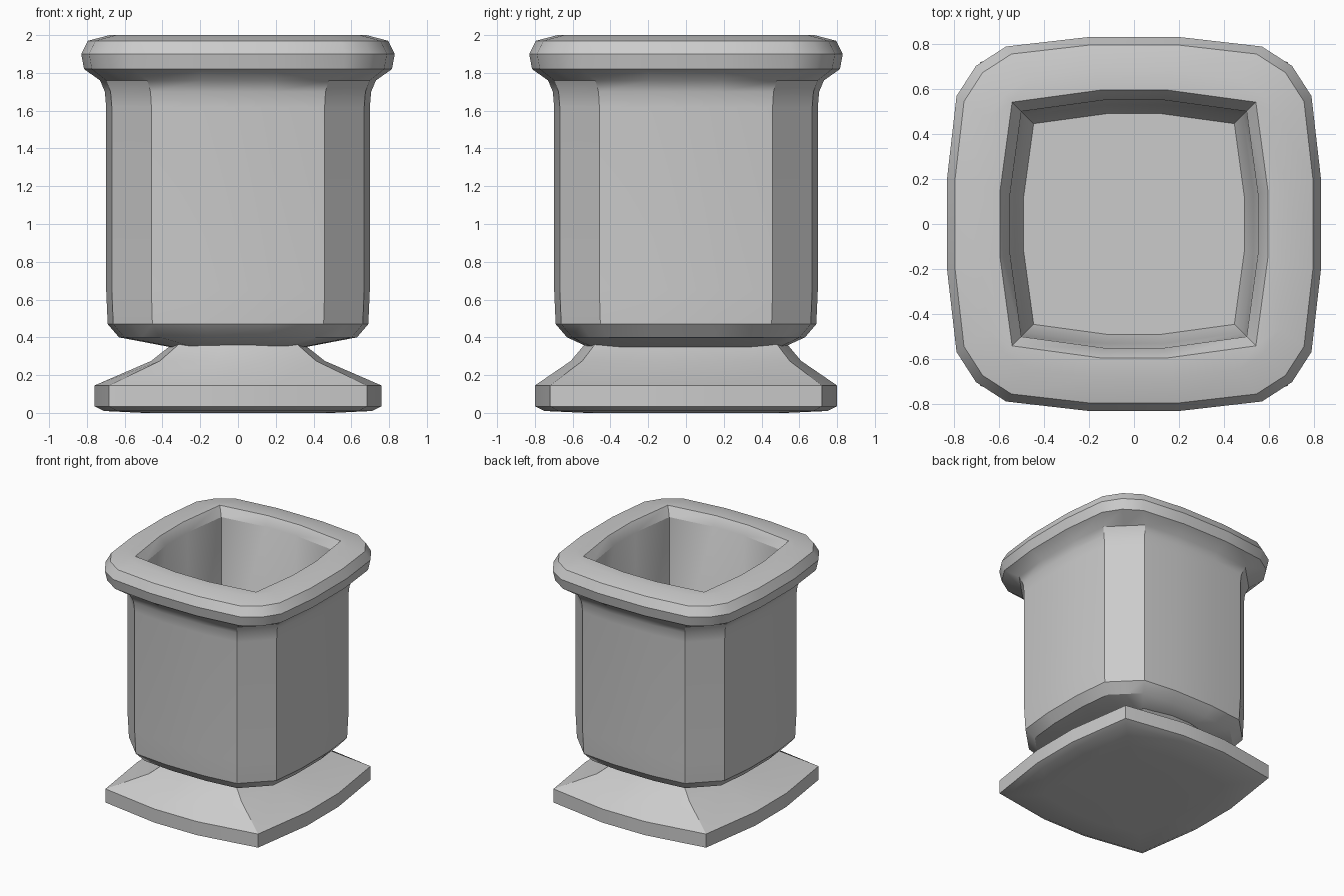
import bpy
import bmesh

cube = bpy.data.objects.get("Cube")
if cube:
    bpy.data.objects.remove(cube, do_unlink=True)

stone = bpy.data.materials.new("grey_stone")
stone.use_nodes = True
GREY = (0.6, 0.6, 0.6, 1)
stone.diffuse_color = GREY
stone.node_tree.nodes["Principled BSDF"].inputs["Base Color"].default_value = GREY


def section(z, ax, ay, side, cut, bulge):
    """Bowed square: flat middle, side falling to a chamfered corner."""
    mid = (side + cut) / 2 * bulge
    quarter = [(1, 0.25), (side, cut), (mid, mid), (cut, side), (0.25, 1)]
    pts = []
    for _ in range(4):
        pts += quarter
        quarter = [(-y, x) for x, y in quarter]
    return [(x * ax, y * ay, z) for x, y in pts]


def loft(name, sections):
    """Skin a stack of sections and cap both ends."""
    bm = bmesh.new()
    rings = [[bm.verts.new(p) for p in section(*s)] for s in sections]
    n = len(rings[0])
    for low, high in zip(rings, rings[1:]):
        for i in range(n):
            j = (i + 1) % n
            bm.faces.new((low[i], low[j], high[j], high[i]))
    bm.faces.new(rings[0][::-1])
    bm.faces.new(rings[-1])
    bmesh.ops.remove_doubles(bm, verts=bm.verts, dist=0.0005)
    bmesh.ops.recalc_face_normals(bm, faces=bm.faces)
    mesh = bpy.data.meshes.new(name)
    bm.to_mesh(mesh)
    bm.free()
    mesh.materials.append(stone)
    obj = bpy.data.objects.new(name, mesh)
    bpy.context.collection.objects.link(obj)
    bpy.ops.object.select_all(action='DESELECT')
    obj.select_set(True)
    bpy.context.view_layer.objects.active = obj
    bpy.ops.object.shade_smooth_by_angle(angle=0.56)
    return obj


SHARP = (0.9, 0.9, 1)       # pointed corners
BODY = (0.957, 0.657, 1)    # chamfered corners
RIM = (0.95, 0.685, 1.035)  # rounded corners
WELL = (0.91, 0.91, 1)      # corners of the opening

# Flared foot, from underside to neck
loft("foot", [
    (0, 0.5, 0.53, *SHARP),
    (0.01, 0.71, 0.75, *SHARP),
    (0.035, 0.76, 0.8, *SHARP),
    (0.145, 0.76, 0.8, *SHARP),
    (0.275, 0.46, 0.61, *SHARP),
    (0.37, 0.34, 0.53, *SHARP),
])

# Pot: outside wall, rolled rim, then down the well to its floor
loft("pot", [
    (0.345, 0.34, 0.51, *BODY),
    (0.4, 0.63, 0.63, *BODY),
    (0.47, 0.69, 0.69, *BODY),
    (0.65, 0.698, 0.698, *BODY),
    (1.62, 0.698, 0.698, *BODY),
    (1.7, 0.705, 0.705, *BODY),
    (1.76, 0.73, 0.73, *BODY),
    (1.82, 0.815, 0.815, *RIM),
    (1.9, 0.83, 0.83, *RIM),
    (1.97, 0.795, 0.795, *RIM),
    (2.0, 0.68, 0.68, *RIM),
    (2.0, 0.595, 0.595, *WELL),
    (1.93, 0.55, 0.55, *WELL),
    (0.6, 0.53, 0.53, *WELL),
    (0.5, 0.49, 0.49, *WELL),
])
